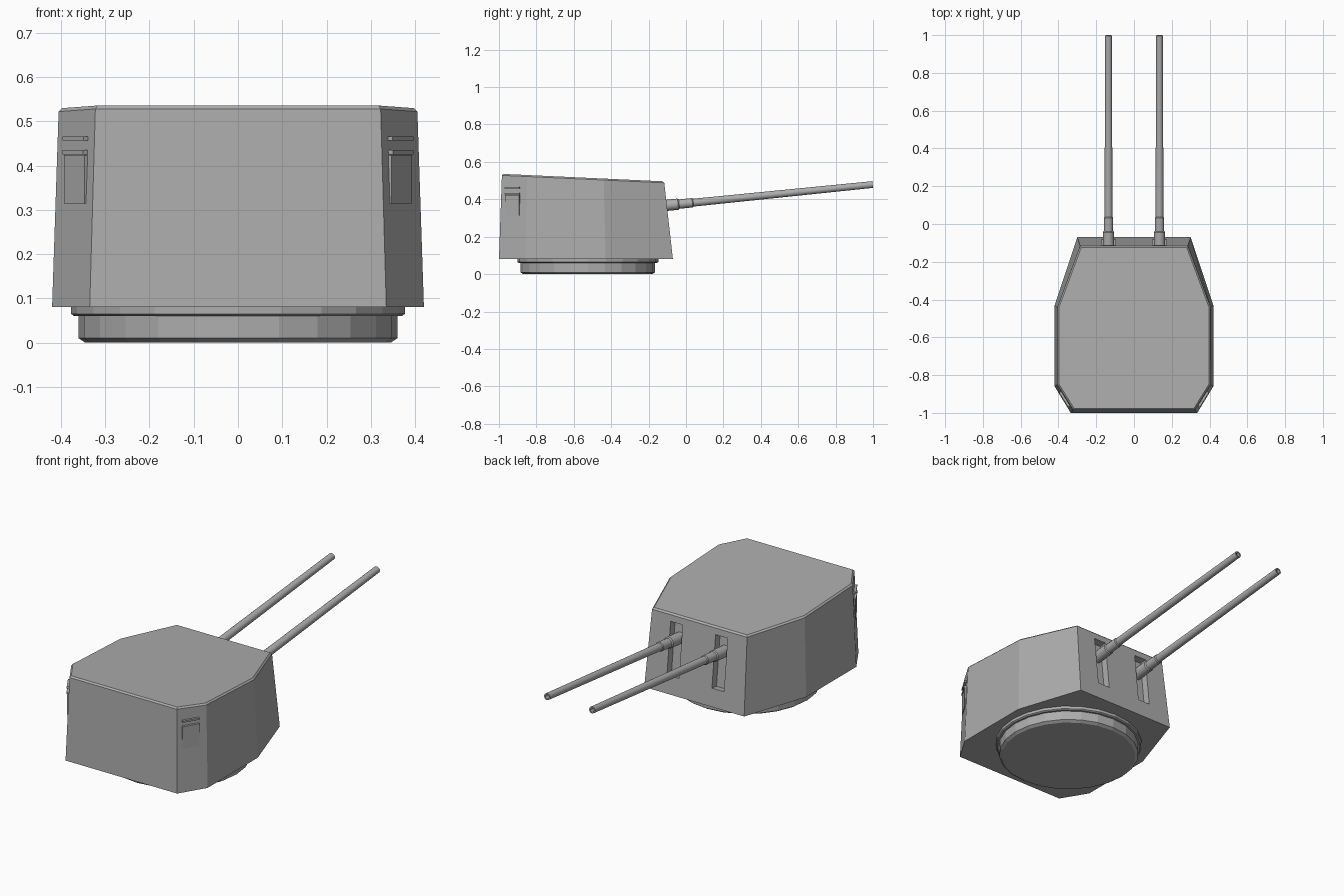
import bpy, bmesh, math
from mathutils import Vector, Matrix

cube = bpy.data.objects.get("Cube")
if cube:
    bpy.data.objects.remove(cube)

GREY = (0.42, 0.42, 0.42, 1)
paint = bpy.data.materials.new("naval_grey")
paint.use_nodes = True
paint.diffuse_color = GREY
paint.node_tree.nodes["Principled BSDF"].inputs["Base Color"].default_value = GREY


def finish(name, bm):
    bmesh.ops.recalc_face_normals(bm, faces=bm.faces)
    mesh = bpy.data.meshes.new(name)
    bm.to_mesh(mesh)
    bm.free()
    mesh.materials.append(paint)
    ob = bpy.data.objects.new(name, mesh)
    bpy.context.collection.objects.link(ob)
    return ob


def box(name, size, matrix):
    bm = bmesh.new()
    bmesh.ops.create_cube(bm, size=1, matrix=matrix @ Matrix.Diagonal((*size, 1)))
    return finish(name, bm)


def lathe(name, profile, sides, matrix, smooth):
    """Spin (radius, height) points about the local z axis."""
    bm = bmesh.new()
    rings = []
    for r, h in profile:
        rings.append([bm.verts.new(matrix @ Vector((r * math.cos(a), r * math.sin(a), h)))
                      for a in (math.tau * i / sides for i in range(sides))])
    for low, high in zip(rings, rings[1:]):
        for i in range(sides):
            j = (i + 1) % sides
            bm.faces.new((low[i], low[j], high[j], high[i]))
    bm.faces.new(rings[0])
    bm.faces.new(rings[-1])
    ob = finish(name, bm)
    for p in ob.data.polygons:
        p.use_smooth = smooth and len(p.vertices) == 4
    if smooth:
        ob.data.set_sharp_from_angle(angle=math.radians(35))
    return ob


# Gun house: tapered eight-sided shell with a sloping roof
lower = [(0.30, -0.07), (0.42, -0.43), (0.42, -0.86), (0.335, -1.0)]
upper = [(0.285, -0.117), (0.405, -0.44), (0.405, -0.85), (0.322, -0.984)]


def outline(half):
    return half + [(-x, y) for x, y in reversed(half)]


bm = bmesh.new()
base = [bm.verts.new((x, y, 0.08)) for x, y in outline(lower)]
roof = [bm.verts.new((x, y, 0.536 - 0.046 * (y + 0.985))) for x, y in outline(upper)]
bm.faces.new(base)
top = bm.faces.new(roof)
for i in range(8):
    j = (i + 1) % 8
    bm.faces.new((base[i], base[j], roof[j], roof[i]))
bmesh.ops.bevel(bm, geom=list(top.edges), offset=0.008, segments=1, affect='EDGES')
house = finish("gun_house", bm)

# Elevation slots cut into the gun face
tilt = Matrix.Rotation(math.atan2(0.047, 0.415), 4, 'X')
for side, sx in (("left", 1), ("right", -1)):
    cutter = box(side + "_slot_cutter", (0.072, 0.08, 0.28),
                 Matrix.Translation((sx * 0.135, -0.096, 0.315)) @ tilt)
    cutter.hide_render = True
    cutter.hide_viewport = True
    cut = house.modifiers.new(side + "_slot", 'BOOLEAN')
    cut.object = cutter
    cut.operation = 'DIFFERENCE'
    cut.solver = 'EXACT'

# Rotating ring under the house
lathe("turret_ring",
      [(0.345, 0), (0.36, 0.01), (0.36, 0.06), (0.37, 0.06), (0.377, 0.065), (0.377, 0.082)],
      24, Matrix.Translation((0, -0.525, 0)), False)

# Barrels with stepped sleeves and hollow muzzles
breech = Vector((0, -0.16, 0.362))
muzzle = Vector((0, 0.998, 0.479))
aim = (muzzle - breech).to_track_quat('Z', 'Y').to_matrix().to_4x4()
length = (muzzle - breech).length
barrel = [(0.03, 0), (0.03, 0.118), (0.025, 0.124), (0.025, 0.195), (0.021, 0.2),
          (0.018, length), (0.011, length), (0.011, length - 0.06)]
for side, sx in (("left", 1), ("right", -1)):
    lathe(side + "_barrel", barrel, 16,
          Matrix.Translation(breech + Vector((sx * 0.135, 0, 0))) @ aim, True)

# Access hatches with lip and rain strip on the rear corner panels
for side, sx in (("left", 1), ("right", -1)):
    turn = Matrix.Rotation(sx * math.atan2(0.14, 0.085), 4, 'Z')
    for part, z, height, width, depth in (("hatch", 0.369, 0.11, 0.09, 0.012),
                                          ("hatch_lip", 0.43, 0.01, 0.09, 0.024),
                                          ("rain_strip", 0.461, 0.009, 0.09, 0.024)):
        lean = 0.012 * (z - 0.08) / 0.45
        spot = Matrix.Translation((sx * (0.3725 - lean), -0.935 + lean, z))
        box(side + "_" + part, (width, depth, height), spot @ turn)
